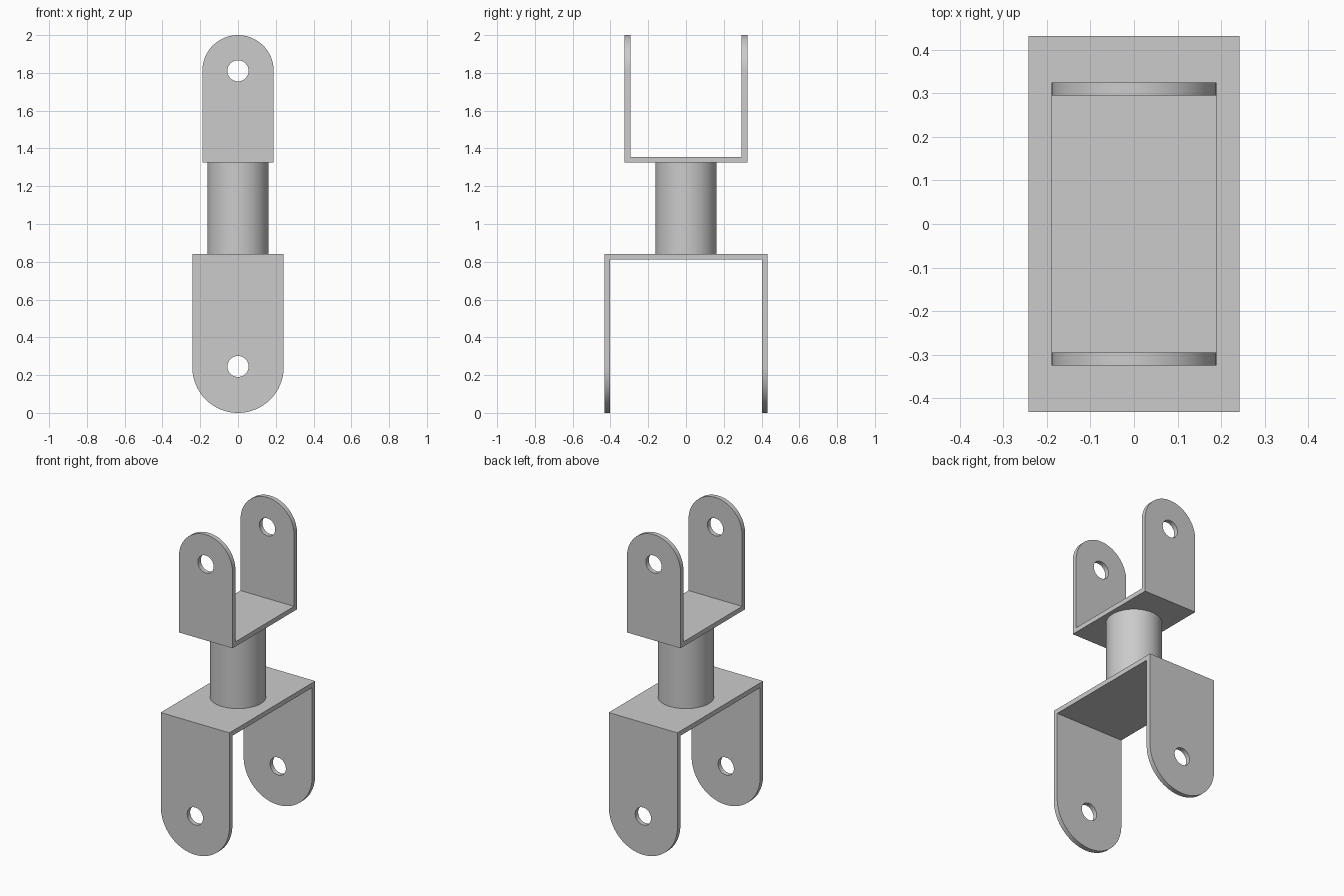
import bpy, bmesh
from math import sin, cos, pi
from mathutils import Vector

if "Cube" in bpy.data.objects:
    bpy.data.objects.remove(bpy.data.objects["Cube"])

THICK = 0.03
HOLE_R = 0.056

steel = bpy.data.materials.new("grey_steel")
steel.use_nodes = True
GREY = (0.6, 0.6, 0.6, 1)
steel.diffuse_color = GREY
steel.node_tree.nodes["Principled BSDF"].inputs["Base Color"].default_value = GREY


def prism(name, points, direction):
    """Extrude a closed planar outline, centred on its plane, along direction."""
    d = Vector(direction)
    bm = bmesh.new()
    face = bm.faces.new([bm.verts.new(Vector(p) - d / 2) for p in points])
    top = bmesh.ops.extrude_face_region(bm, geom=[face], use_keep_orig=True)["geom"]
    bmesh.ops.translate(bm, vec=d, verts=[v for v in top if isinstance(v, bmesh.types.BMVert)])
    bmesh.ops.recalc_face_normals(bm, faces=bm.faces)
    mesh = bpy.data.meshes.new(name)
    bm.to_mesh(mesh)
    bm.free()
    obj = bpy.data.objects.new(name, mesh)
    bpy.context.collection.objects.link(obj)
    mesh.materials.append(steel)
    return obj


def smooth(obj):
    bpy.ops.object.select_all(action='DESELECT')
    bpy.context.view_layer.objects.active = obj
    obj.select_set(True)
    bpy.ops.object.shade_smooth_by_angle(angle=pi / 6)


def boolean(obj, cutter, operation):
    mod = obj.modifiers.new("cut", 'BOOLEAN')
    mod.object = cutter
    mod.operation = operation
    mod.solver = 'EXACT'
    bpy.context.view_layer.objects.active = obj
    bpy.ops.object.modifier_apply(modifier=mod.name)
    bpy.data.objects.remove(cutter)


def fork(name, base, tip, half_w, half_d):
    """U-shaped strap whose two ears end in pierced half rounds at height tip."""
    s = 1 if tip > base else -1
    inner, floor = half_d - THICK, base + s * THICK
    strap = prism(name, [(0, -half_d, base), (0, half_d, base), (0, half_d, tip + s * 0.1),
                         (0, inner, tip + s * 0.1), (0, inner, floor), (0, -inner, floor),
                         (0, -inner, tip + s * 0.1), (0, -half_d, tip + s * 0.1)], (1, 0, 0))
    centre = tip - s * half_w
    arc = [(half_w * cos(pi * i / 32), 0, centre + s * half_w * sin(pi * i / 32)) for i in range(33)]
    outline = prism("outline", arc + [(-half_w, 0, base - s * 0.1), (half_w, 0, base - s * 0.1)], (0, 2, 0))
    boolean(strap, outline, 'INTERSECT')
    pin_z = tip - s * (half_w if s > 0 else half_w + 0.004)
    ring = [(HOLE_R * cos(pi * i / 16), 0, pin_z + HOLE_R * sin(pi * i / 16)) for i in range(32)]
    boolean(strap, prism("pin_hole", ring, (0, 2, 0)), 'DIFFERENCE')
    smooth(strap)


# Upper and lower forks, facing away from each other
fork("upper_fork", 1.326, 2.0, 0.189, 0.325)
fork("lower_fork", 0.842, 0.0, 0.242, 0.432)

# Round post joining the forks
bpy.ops.mesh.primitive_cylinder_add(vertices=64, radius=0.162, depth=1.326 - 0.842,
                                    location=(0, 0, (1.326 + 0.842) / 2))
post = bpy.context.object
post.name = "post"
post.data.materials.append(steel)
smooth(post)
